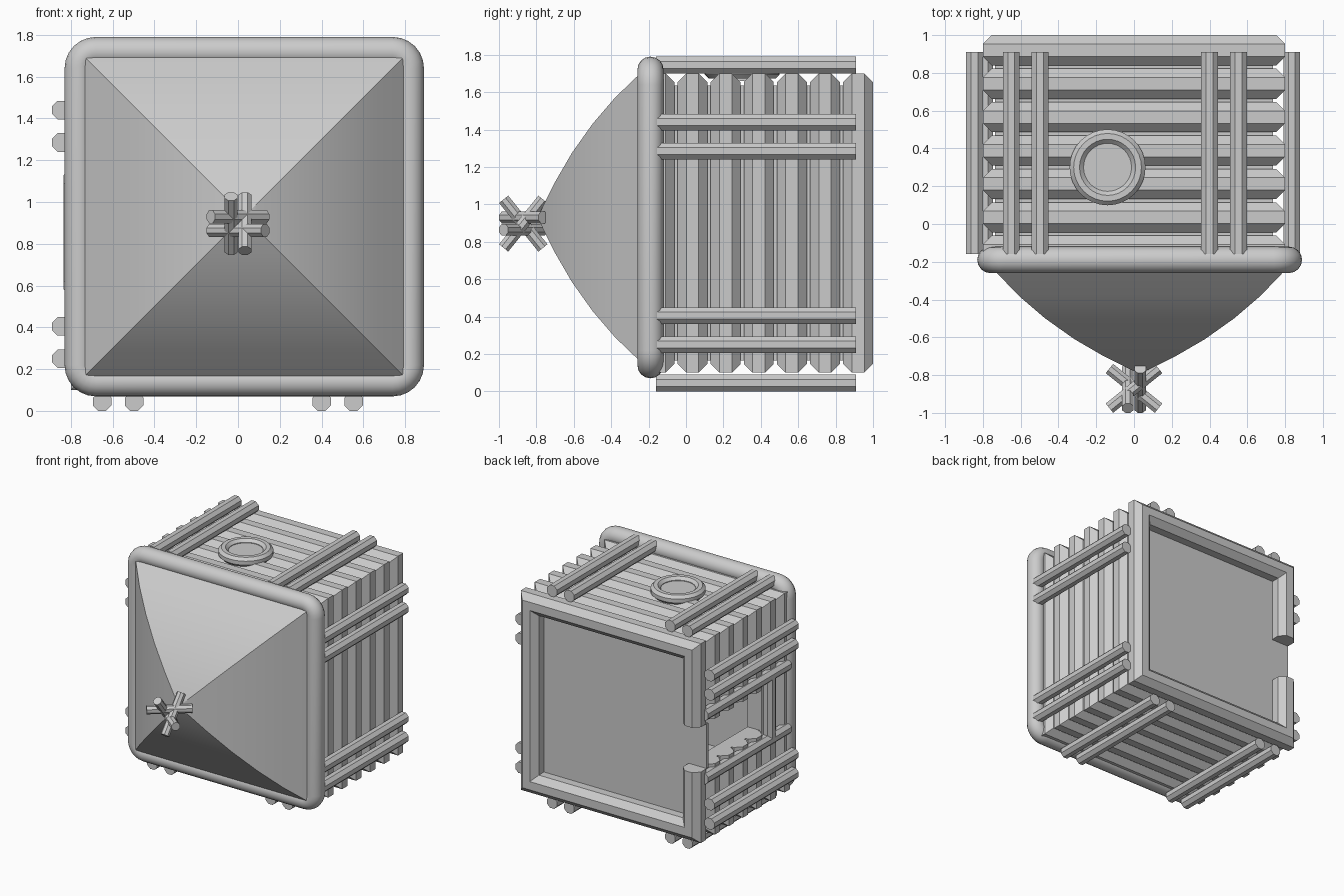
import bpy, bmesh, math
from mathutils import Vector, Matrix

cube = bpy.data.objects.get("Cube")
if cube:
    bpy.data.objects.remove(cube, do_unlink=True)

grey = bpy.data.materials.new("plain grey")
grey.use_nodes = True
grey.diffuse_color = (0.6, 0.6, 0.6, 1)
grey.node_tree.nodes["Principled BSDF"].inputs["Base Color"].default_value = (0.6, 0.6, 0.6, 1)

MID = 0.9      # height of the cabin's axis
LOG = 0.08     # half thickness of a wall log
SIDE = 0.72    # log centre line from the axis
DOOR = (0.67, 1.03)


def finish(name, bm, smooth=None):
    bmesh.ops.recalc_face_normals(bm, faces=bm.faces)
    mesh = bpy.data.meshes.new(name)
    bm.to_mesh(mesh)
    bm.free()
    obj = bpy.data.objects.new(name, mesh)
    bpy.context.collection.objects.link(obj)
    mesh.materials.append(grey)
    if smooth:
        bpy.ops.object.select_all(action='DESELECT')
        obj.select_set(True)
        bpy.context.view_layer.objects.active = obj
        bpy.ops.object.shade_smooth_by_angle(angle=math.radians(smooth))
    return obj


def bridge(bm, rings, closed):
    n = len(rings[0])
    pairs = list(zip(rings, rings[1:]))
    if closed:
        pairs.append((rings[-1], rings[0]))
    for a, b in pairs:
        for i in range(n):
            j = (i + 1) % n
            bm.faces.new((a[i], a[j], b[j], b[i]))
    if not closed:
        bm.faces.new(rings[0])
        bm.faces.new(rings[-1])


def box(name, low, high):
    bm = bmesh.new()
    bmesh.ops.create_cube(bm, size=1)
    low, high = Vector(low), Vector(high)
    for v in bm.verts:
        v.co = (low + high) / 2 + v.co * (high - low)
    return finish(name, bm)


def pole(name, start, end, radius):
    start, end = Vector(start), Vector(end)
    axis = end - start
    bm = bmesh.new()
    bmesh.ops.create_cone(bm, cap_ends=True, segments=8, radius1=radius,
                          radius2=radius, depth=axis.length)
    turn = axis.to_track_quat('Z', 'Y').to_matrix().to_4x4()
    bmesh.ops.transform(bm, verts=bm.verts, matrix=Matrix.Translation(
        (start + end) / 2) @ turn @ Matrix.Rotation(math.pi / 8, 4, 'Z'))
    return finish(name, bm)


def log_course(name, y, with_door):
    # Octagonal log run around the square with mitred corners
    profile = [(LOG / math.cos(math.pi / 8) * math.cos(a), LOG / math.cos(math.pi / 8) * math.sin(a))
               for a in [math.pi / 8 + k * math.pi / 4 for k in range(8)]]
    stops = [(-1, 1), (1, 1), (1, -1), (-1, -1)]
    bm = bmesh.new()
    rings = [[bm.verts.new((sx * (SIDE + u), y + v, MID + sz * (SIDE + u))) for u, v in profile]
             for sx, sz in stops]
    if with_door:
        jambs = [[bm.verts.new((-SIDE - u, y + v, z)) for u, v in profile] for z in DOOR]
        rings = [jambs[1]] + rings + [jambs[0]]
    bridge(bm, rings, not with_door)
    return finish(name, bm)


# Log walls
for i in range(7):
    log_course(f"log_course_{i + 1}", 0.92 - 0.177 * i, i < 5)

# Flat inner walls, with the doorway left open
IN, OUT = 0.63, 0.735
Y0, Y1 = -0.19, 0.87
box("wall_left", (IN, Y0, MID - OUT), (OUT, Y1, MID + OUT))
box("wall_upper", (-OUT, Y0, MID + IN), (IN, Y1, MID + OUT))
box("wall_lower", (-OUT, Y0, MID - OUT), (IN, Y1, MID - IN))
box("wall_door_upper", (-OUT, Y0, DOOR[1]), (-IN, Y1, MID + IN))
box("wall_door_lower", (-OUT, Y0, MID - IN), (-IN, Y1, DOOR[0]))
box("wall_door_head", (-OUT, Y0, DOOR[0]), (-IN, 0.12, DOOR[1]))

# Floor and threshold
box("floor", (-0.70, 0.86, MID - 0.70), (0.70, 0.88, MID + 0.70))
box("threshold", (-0.80, 0.86, DOOR[0]), (-0.69, 0.88, DOOR[1]))

# Paired poles on all four sides
P = 0.048
for z in (1.44, 1.285, 0.405, 0.25):
    for side, x in (("right", -0.845), ("left", 0.835)):
        pole(f"{side}_pole", (x, -0.16, z), (x, 0.91, z), P)
for x in (-0.65, -0.497, 0.4, 0.553):
    for side, z in (("upper", 1.745), ("lower", 0.045)):
        pole(f"{side}_pole", (x, -0.16, z), (x, 0.91, z), P)

# Door frame
for z in (1.11, 0.6):
    pole("door_side_pole", (-0.79, -0.15, z), (-0.79, 0.91, z), P)
pole("door_head_pole", (-0.79, 0.075, 0.61), (-0.79, 0.075, 1.1), P)

# Round window
bm = bmesh.new()
rings = []
for k in range(32):
    a = k * math.tau / 32
    ring = []
    for m in range(8):
        b = math.pi / 8 + m * math.pi / 4
        r = 0.164 + 0.04 * math.cos(b)
        ring.append(bm.verts.new((-0.14 + r * math.cos(a), 0.3 + r * math.sin(a),
                                  1.71 + 0.04 * math.sin(b))))
    rings.append(ring)
bridge(bm, rings, True)
finish("window_rim", bm, 30)
bm = bmesh.new()
bmesh.ops.create_cone(bm, cap_ends=True, segments=32, radius1=0.14, radius2=0.14, depth=0.06,
                      matrix=Matrix.Translation((-0.14, 0.3, 1.69)))
finish("window_pane", bm)

# Rounded eaves
CX, CZ = 0.03, 0.93
bm = bmesh.new()
rings = []
for q in range(4):
    for s in range(7):
        a = math.pi / 2 * (q + s / 6)
        sx = 1 if q in (0, 3) else -1
        sz = 1 if q < 2 else -1
        ring = []
        for m in range(16):
            b = m * math.tau / 16
            r = 0.08 + 0.07 * math.cos(b)
            ring.append(bm.verts.new((CX + sx * 0.71 + r * math.cos(a), -0.19 + 0.07 * math.sin(b),
                                      CZ + sz * 0.71 + r * math.sin(a))))
        rings.append(ring)
bridge(bm, rings, True)
finish("eaves", bm, 40)

# Bulging four-sided roof
bm = bmesh.new()
rings = []
for y, h in ((-0.17, 0.78), (-0.25, 0.765), (-0.38, 0.64), (-0.5, 0.5),
             (-0.61, 0.345), (-0.7, 0.19), (-0.765, 0.06), (-0.79, 0.005)):
    rings.append([bm.verts.new((CX + sx * h, y, CZ + sz * h))
                  for sx, sz in ((-1, -1), (1, -1), (1, 1), (-1, 1))])
bridge(bm, rings, False)
finish("roof", bm, 30)

# Crossed sticks at the roof tip
for s in (-1, 1):
    c = Vector((0, -0.87, 0.897))
    up = Vector((0, 0.105 * s, -0.13))
    across = Vector((0.13, 0.105 * s, 0))
    shift = Vector((-0.033 * s, 0, 0))
    lift = Vector((0, 0, 0.033 * s))
    pole("upright_stick", c + shift - up, c + shift + up, 0.034)
    pole("cross_stick", c + lift - across, c + lift + across, 0.034)
